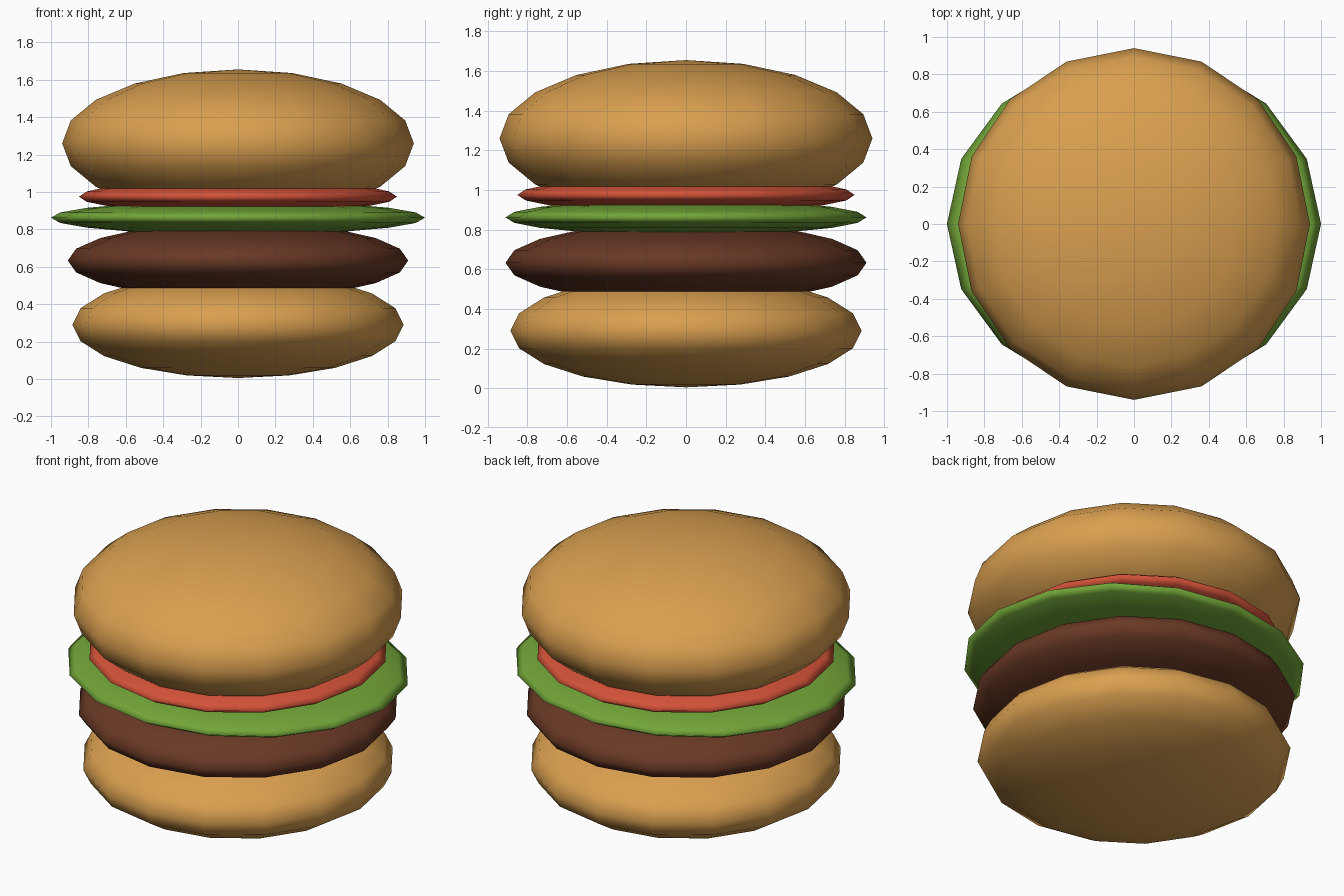
import bpy

if "Cube" in bpy.data.objects:
    bpy.data.objects.remove(bpy.data.objects["Cube"])


def material(name, color):
    m = bpy.data.materials.new(name)
    m.diffuse_color = (*color, 1)
    m.use_nodes = True
    m.node_tree.nodes["Principled BSDF"].inputs["Base Color"].default_value = m.diffuse_color
    return m


bread = material("toasted_bread", (0.70, 0.35, 0.08))
meat = material("grilled_meat", (0.14, 0.04, 0.018))
leaf = material("leaf_green", (0.17, 0.38, 0.04))
red = material("tomato_red", (0.65, 0.085, 0.04))


def layer(name, z, size, mat):
    """Smooth flattened low-poly ball; size holds the x, y and z radii."""
    bpy.ops.mesh.primitive_uv_sphere_add(segments=16, ring_count=10, radius=1,
                                         location=(0, 0, z))
    ob = bpy.context.object
    ob.name = name
    ob.scale = size
    bpy.ops.object.transform_apply(location=False, rotation=False, scale=True)
    bpy.ops.object.shade_smooth()
    ob.data.materials.append(mat)


# Stack from bottom to top
layer("bottom_bun", 0.29, (0.885, 0.885, 0.285), bread)
layer("patty", 0.633, (0.91, 0.91, 0.205), meat)
layer("lettuce", 0.862, (1.0, 0.91, 0.09), leaf)
layer("tomato_slice", 0.975, (0.85, 0.85, 0.09), red)
layer("top_bun", 1.26, (0.94, 0.94, 0.395), bread)
